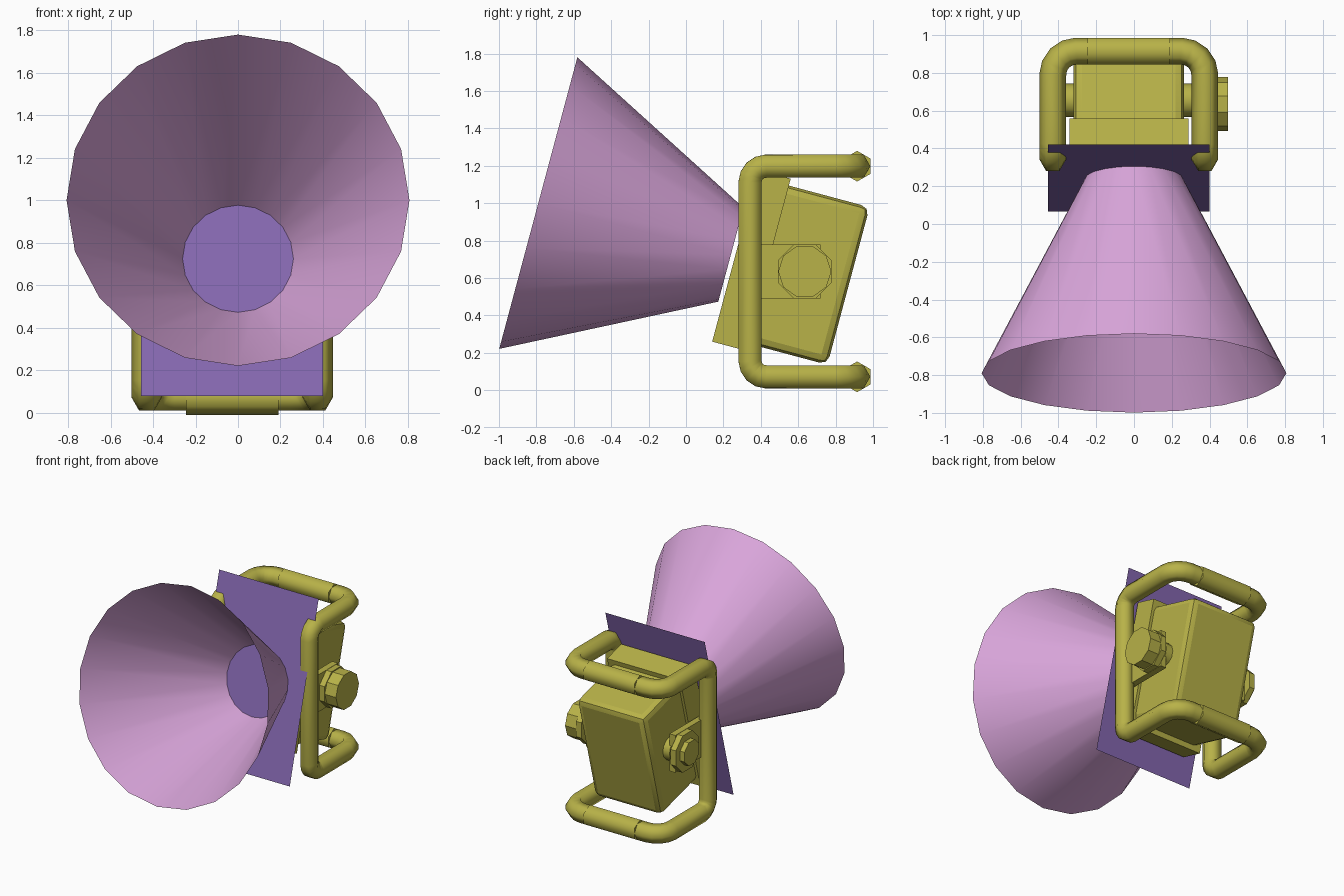
import bpy, bmesh, math
from mathutils import Matrix, Vector

cube = bpy.data.objects.get("Cube")
if cube:
    bpy.data.objects.remove(cube, do_unlink=True)

TILT = Matrix.Rotation(math.radians(-15), 4, 'X')
CX = -0.0275          # lamp and handle centre line
PIVOT = (0.635, 0.635)  # pivot y, z


def material(name, rgb):
    m = bpy.data.materials.new(name)
    m.use_nodes = True
    m.diffuse_color = (*rgb, 1)
    m.node_tree.nodes["Principled BSDF"].inputs["Base Color"].default_value = (*rgb, 1)
    return m


YELLOW = material("dull yellow", (0.48, 0.445, 0.065))
PURPLE = material("purple", (0.238, 0.138, 0.44))
PINK = material("light orchid", (0.70, 0.38, 0.71))


def finish(bm, name, mat, smooth=None):
    bmesh.ops.recalc_face_normals(bm, faces=bm.faces)
    me = bpy.data.meshes.new(name)
    bm.to_mesh(me)
    bm.free()
    me.materials.append(mat)
    ob = bpy.data.objects.new(name, me)
    bpy.context.collection.objects.link(ob)
    if smooth:
        bpy.ops.object.select_all(action='DESELECT')
        ob.select_set(True)
        bpy.context.view_layer.objects.active = ob
        bpy.ops.object.shade_smooth_by_angle(angle=math.radians(smooth))
    return ob


def box(name, lo, hi, mat, place=Matrix(), bevel=0):
    bm = bmesh.new()
    lo, hi = Vector(lo), Vector(hi)
    size = Matrix.Diagonal((*(hi - lo), 1))
    bmesh.ops.create_cube(bm, size=1, matrix=Matrix.Translation((lo + hi) / 2) @ size)
    if bevel:
        front = min(v.co.y for v in bm.verts) + 0.001
        edges = [e for e in bm.edges if max(v.co.y for v in e.verts) > front]
        bmesh.ops.bevel(bm, geom=edges, offset=bevel, segments=2, profile=0.5, affect='EDGES')
    bm.transform(place)
    return finish(bm, name, mat, 20 if bevel else None)


def disc_x(name, x0, x1, radius, sides, centre=PIVOT, turn=0.0, smooth=None):
    # prism with its axis along x
    bm = bmesh.new()
    bmesh.ops.create_cone(bm, cap_ends=True, segments=sides, radius1=radius, radius2=radius,
                          depth=abs(x1 - x0))
    bm.transform(Matrix.Translation(((x0 + x1) / 2, *centre))
                 @ Matrix.Rotation(turn, 4, 'X') @ Matrix.Rotation(math.pi / 2, 4, 'Y'))
    return finish(bm, name, YELLOW, smooth)


def fillet(a, corner, b, radius, steps):
    # points of a quarter-circle bend at a right-angled corner
    d0, d1 = (corner - a).normalized(), (b - corner).normalized()
    centre = corner - d0 * radius + d1 * radius
    return [centre + radius * (d0 * math.sin(t) - d1 * math.cos(t))
            for t in (math.pi / 2 * i / steps for i in range(steps + 1))]


# Open light cone
bm = bmesh.new()
bmesh.ops.create_cone(bm, cap_ends=False, segments=20, radius1=0.807, radius2=0.26, depth=1.066)
bm.transform(Matrix.Translation((0, 0.24, 0.725)) @ TILT
             @ Matrix.Translation((0, -0.533, 0)) @ Matrix.Rotation(-math.pi / 2, 4, 'X'))
finish(bm, "light_cone", PINK, 30)

# Flat panel the cone grows from
bm = bmesh.new()
bmesh.ops.create_grid(bm, x_segments=1, y_segments=1, size=1)
bm.transform(Matrix.Translation((CX, 0.2425, 0.742)) @ TILT
             @ Matrix.Rotation(math.pi / 2, 4, 'X') @ Matrix.Diagonal((0.428, 0.686, 1, 1)))
finish(bm, "front_panel", PURPLE)

# Lamp housing: front frame and bevelled back shell
place = Matrix.Translation((CX, 0.14, 0.26)) @ TILT
box("lamp_frame", (-0.315, 0, 0), (0.315, 0.18, 0.95), YELLOW, place)
box("lamp_housing", (-0.293, 0.17, 0.04), (0.293, 0.627, 0.912), YELLOW, place, 0.045)

# Bent carrying frame: one side swept as a six-sided tube, then mirrored
BACK, FRONT, TOP, LOW, HALF = 0.915, 0.3425, 1.198, 0.072, 0.4025
corners = [Vector(p) for p in ((0, BACK, TOP), (HALF, BACK, TOP), (HALF, FRONT, TOP),
                               (HALF, FRONT, LOW), (HALF, BACK, LOW), (0, BACK, LOW))]
path = [corners[0]]
for i, radius in enumerate((0.125, 0.085, 0.085, 0.125), 1):
    path += fillet(*corners[i - 1:i + 2], radius, 4)
path.append(corners[-1])

bm = bmesh.new()
axis, last, rings = Vector((0, 1, 0)), Vector((1, 0, 0)), []
for i, p in enumerate(path):
    before = (p - path[i - 1]).normalized() if i else last
    after = (path[i + 1] - p).normalized() if i + 1 < len(path) else before
    t = (before + after).normalized()
    axis = last.rotation_difference(t) @ axis
    last, other = t, t.cross(axis)
    rings.append([bm.verts.new(p + 0.071 * (axis * math.cos(k * math.pi / 3)
                                            + other * math.sin(k * math.pi / 3)))
                  for k in range(6)])
for r, s in zip(rings, rings[1:]):
    for k in range(6):
        n = (k + 1) % 6
        bm.faces.new((r[k], r[n], s[n], s[k]))
bars = finish(bm, "tube_frame", YELLOW, 75)
bars.location.x = CX
bars.modifiers.new("Mirror", 'MIRROR')

# Grip sleeves
for name, z in (("top_grip", TOP), ("bottom_grip", LOW)):
    disc_x(name, CX - 0.218, CX + 0.218, 0.082, 6, (BACK, z), math.pi / 2, 75)

# Pivot axle, side lugs and nuts
disc_x("pivot_axle", CX - 0.35, CX + 0.35, 0.088, 12, (0.655, 0.635), smooth=40)
for name, s in (("left", 1), ("right", -1)):
    a, b = sorted((CX + s * 0.335, CX + s * 0.385))
    box(name + "_lug", (a, FRONT, 0.49), (b, 0.72, 0.78), YELLOW)
    disc_x(name + "_nut", CX + s * 0.385, CX + s * 0.43, 0.155, 8, turn=math.pi / 8)

# Large tightening knob on one side, small bolt head on the other
disc_x("left_knob", 0.40, 0.498, 0.142, 10)
disc_x("right_bolt", CX - 0.42, -0.495, 0.098, 8, turn=math.pi / 8)
